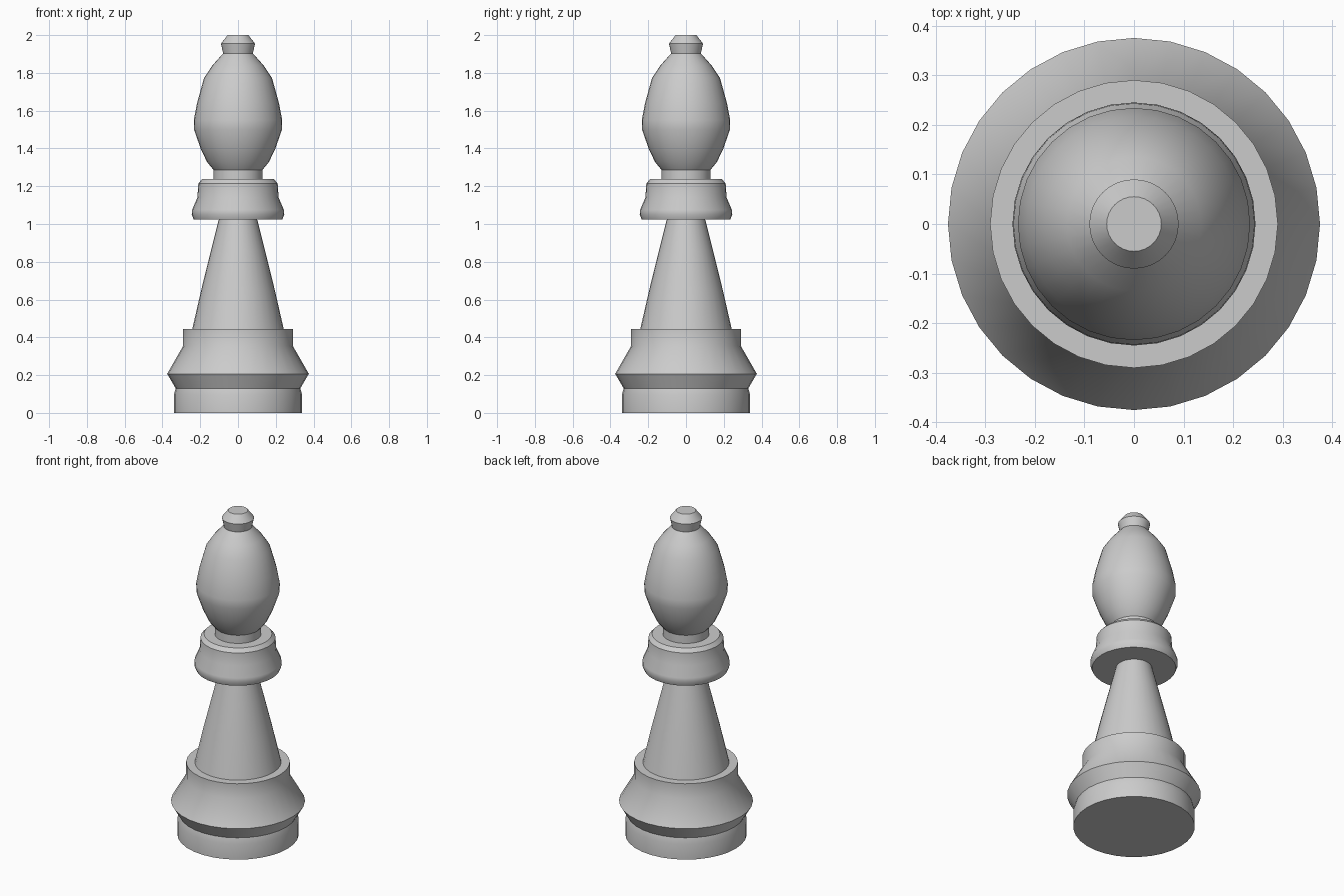
import bpy
import bmesh
from math import cos, sin, tau, radians

SIDES = 32

if "Cube" in bpy.data.objects:
    bpy.data.objects.remove(bpy.data.objects["Cube"])

grey = bpy.data.materials.new("light grey")
grey.use_nodes = True
colour = (0.6, 0.6, 0.6, 1)
grey.diffuse_color = colour
grey.node_tree.nodes["Principled BSDF"].inputs["Base Color"].default_value = colour


def lathe(name, profile):
    """Turn a list of (radius, height) points into a closed solid."""
    bm = bmesh.new()
    rings = [[bm.verts.new((r * cos(tau * i / SIDES), r * sin(tau * i / SIDES), z))
              for i in range(SIDES)] for r, z in profile]
    for low, high in zip(rings, rings[1:]):
        for i in range(SIDES):
            j = (i + 1) % SIDES
            bm.faces.new((low[i], low[j], high[j], high[i]))
    bm.faces.new(rings[0][::-1])
    bm.faces.new(rings[-1])
    mesh = bpy.data.meshes.new(name)
    bm.to_mesh(mesh)
    bm.free()
    mesh.materials.append(grey)
    obj = bpy.data.objects.new(name, mesh)
    bpy.context.collection.objects.link(obj)
    bpy.ops.object.select_all(action="DESELECT")
    obj.select_set(True)
    bpy.context.view_layer.objects.active = obj
    bpy.ops.object.shade_smooth_by_angle(angle=radians(35))
    return obj


# Stepped foot with a flared band
lathe("base", [(0.34, 0), (0.34, 0.095), (0.33, 0.13), (0.375, 0.207),
               (0.29, 0.355), (0.29, 0.445)])

# Tapered stem
lathe("stem", [(0.243, 0.44), (0.195, 0.65), (0.143, 0.86), (0.1, 1.03)])

# Collar with a rounded lower lip
lathe("collar", [(0.235, 1.025), (0.245, 1.05), (0.243, 1.075), (0.215, 1.14),
                 (0.21, 1.215), (0.19, 1.237)])

# Short neck
lathe("neck", [(0.13, 1.23), (0.13, 1.29)])

# Egg-shaped head
lathe("head", [(0.13, 1.287), (0.165, 1.33), (0.198, 1.4), (0.233, 1.5),
               (0.234, 1.55), (0.217, 1.64), (0.18, 1.773), (0.135, 1.84),
               (0.08, 1.902)])

# Button on top
lathe("finial", [(0.078, 1.9), (0.09, 1.955), (0.055, 2.0)])
